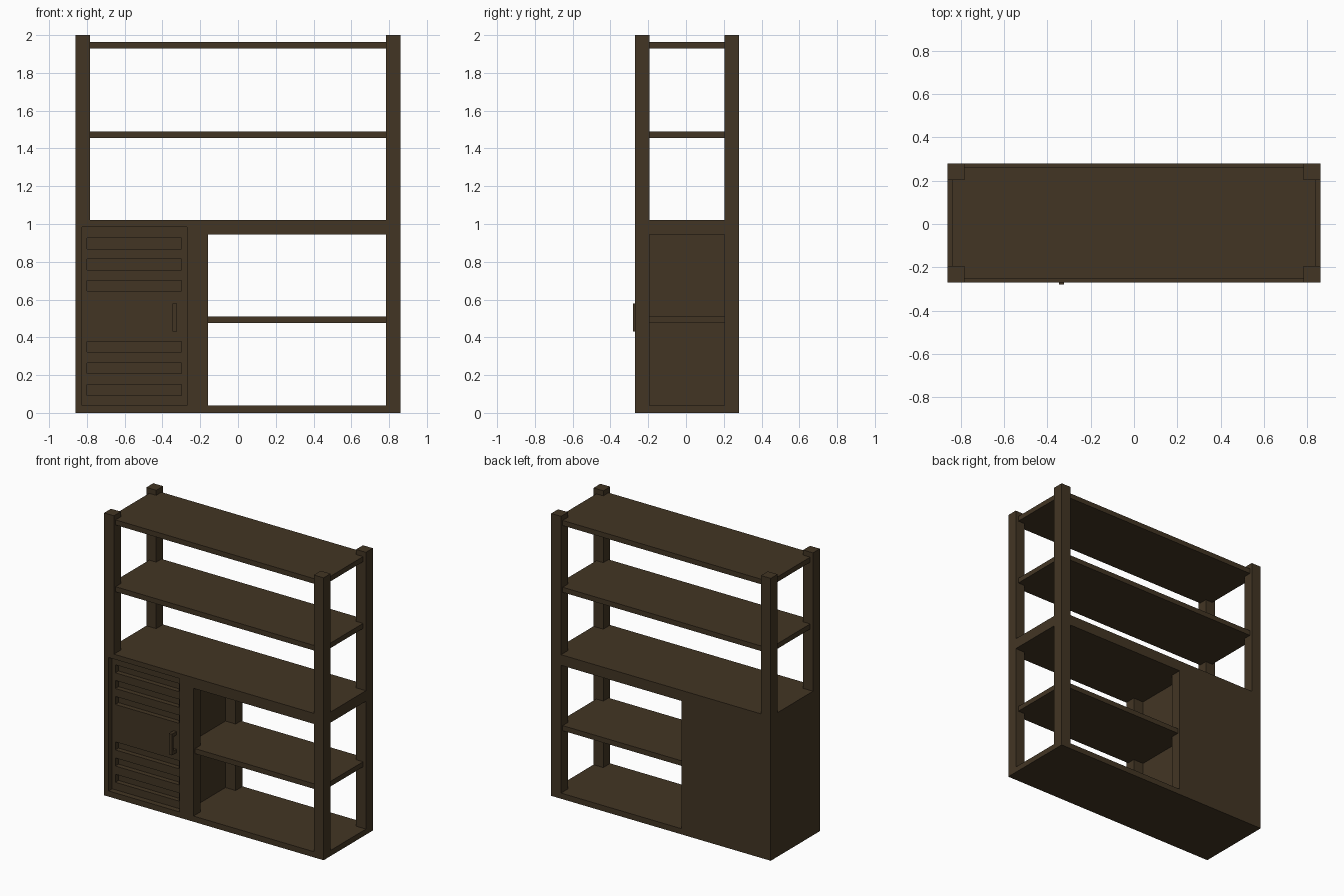
import bpy, bmesh

if "Cube" in bpy.data.objects:
    bpy.data.objects.remove(bpy.data.objects["Cube"])

wood = bpy.data.materials.new("dark brown wood")
wood.diffuse_color = (0.055, 0.036, 0.0175, 1)
wood.use_nodes = True
wood.node_tree.nodes["Principled BSDF"].inputs["Base Color"].default_value = wood.diffuse_color

X, YF, YB = 0.86, -0.27, 0.28      # outer frame limits
P = 0.077                          # post thickness


def boxes(name, items):
    """One object made of boxes given as (x0, x1, y0, y1, z0, z1)."""
    bm = bmesh.new()
    for x0, x1, y0, y1, z0, z1 in items:
        vs = bmesh.ops.create_cube(bm, size=1)["verts"]
        for v in vs:
            v.co = (x1 if v.co.x > 0 else x0,
                    y1 if v.co.y > 0 else y0,
                    z1 if v.co.z > 0 else z0)
    me = bpy.data.meshes.new(name)
    bm.to_mesh(me)
    bm.free()
    me.materials.append(wood)
    ob = bpy.data.objects.new(name, me)
    bpy.context.collection.objects.link(ob)
    return ob


# Corner posts
for side, x0, x1, in (("left", -X, -X + P), ("right", X - P, X)):
    for end, y0, y1 in (("front", YF, YF + P), ("back", YB - P, YB)):
        z0 = 1.02 if side == "left" else 0.04
        boxes(f"{end}_{side}_post", [(x0, x1, y0, y1, z0, 2.0)])

# Inset open shelves
for name, x0, z0 in (("top_shelf", -0.838, 1.928), ("upper_shelf", -0.838, 1.455),
                     ("lower_shelf", -0.24, 0.475)):
    boxes(name, [(x0, 0.838, YF + 0.018, YB - 0.018, z0, z0 + 0.036)])

# Base board and thick counter, thinner above the door
boxes("base", [(-X, X, YF, YB, 0, 0.04)])
boxes("counter", [(-X, X, YF, YB, 0.985, 1.02), (-0.27, X, YF, YB, 0.945, 0.985)])

# Cabinet carcass
boxes("cabinet_left_side", [(-X, -0.825, YF, YB, 0.04, 0.985)])
boxes("cabinet_back", [(-0.825, -0.27, YB - 0.03, YB, 0.04, 0.985)])
boxes("cabinet_divider", [(-0.27, -0.24, YF, YB, 0.04, 0.945)])
boxes("divider_front_post", [(-0.24, -0.16, YF, YF + P, 0.04, 0.945)])
boxes("divider_back_post", [(-0.24, -0.16, YB - P, YB, 0.04, 0.945)])

# Recessed door: backing, stiles and rails that leave six slots
D0, D1, D2 = YF + 0.04, YF + 0.075, YF + 0.095
boxes("door_backing", [(-0.825, -0.27, D1, D2, 0.04, 0.985)])
boxes("door_stiles", [(-0.825, -0.80, D0, D1, 0.04, 0.985),
                      (-0.30, -0.27, D0, D1, 0.04, 0.985)])
slots = [0.093, 0.208, 0.322, 0.644, 0.757, 0.868]
lows = [0.04] + [z + 0.057 for z in slots]
highs = slots + [0.985]
boxes("door_rails", [(-0.80, -0.30, D0, D1, a, b) for a, b in zip(lows, highs)])

# Door handle: bar on two standoffs
boxes("door_handle", [(-0.346, -0.322, -0.28, -0.26, 0.43, 0.58),
                      (-0.346, -0.322, -0.26, D0, 0.43, 0.455),
                      (-0.346, -0.322, -0.26, D0, 0.555, 0.58)])
